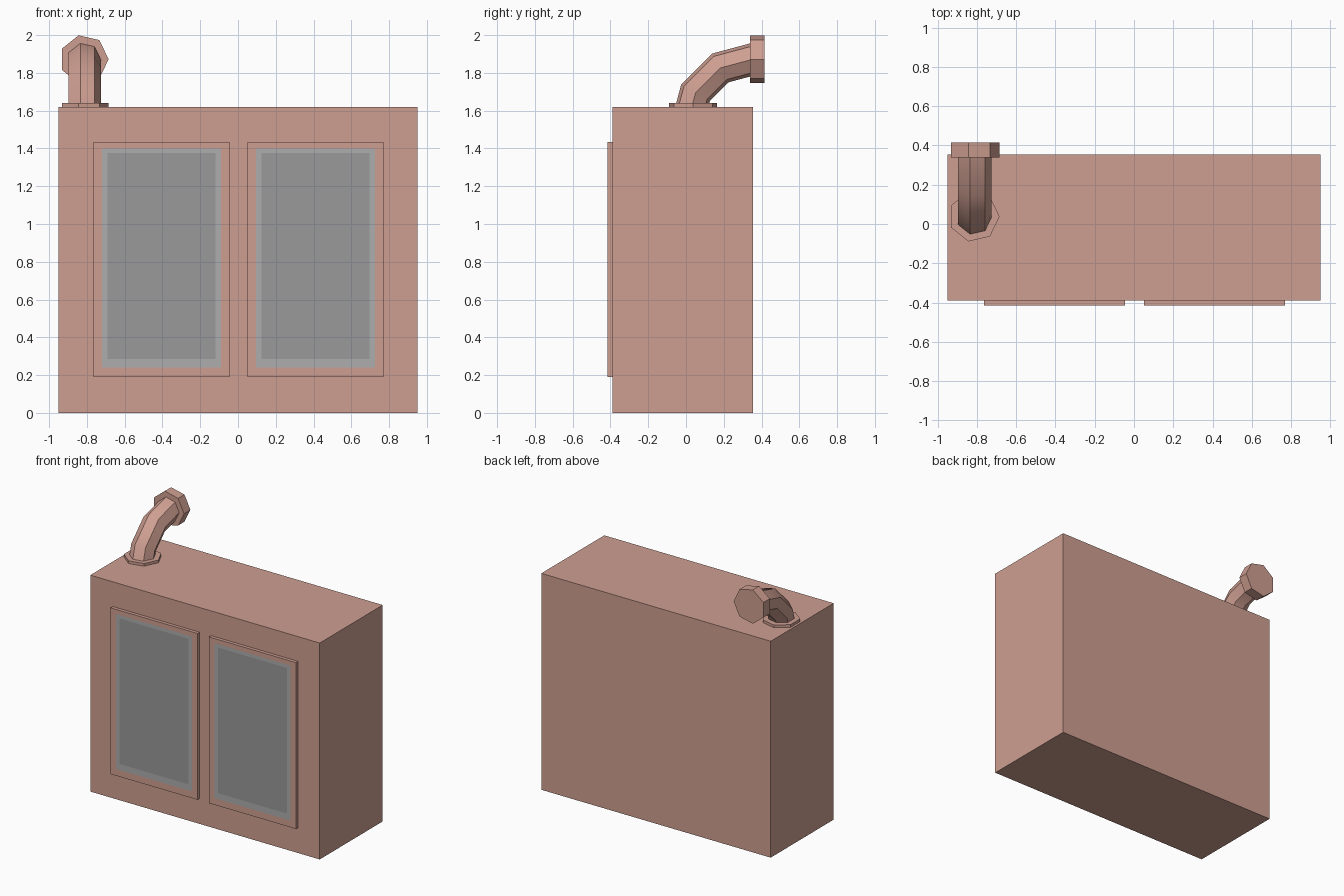
import bpy, bmesh, math
from mathutils import Vector

if "Cube" in bpy.data.objects:
    bpy.data.objects.remove(bpy.data.objects["Cube"])


def material(name, rgb):
    m = bpy.data.materials.new(name)
    m.diffuse_color = (*rgb, 1)
    m.use_nodes = True
    m.node_tree.nodes["Principled BSDF"].inputs["Base Color"].default_value = m.diffuse_color
    return m


RUST = material("painted_metal", (0.62, 0.345, 0.285))
FRAME = material("pane_frame", (0.42, 0.42, 0.42))
PANE = material("dark_pane", (0.32, 0.32, 0.32))


def finish(bm, name, mats):
    bmesh.ops.recalc_face_normals(bm, faces=bm.faces)
    me = bpy.data.meshes.new(name)
    bm.to_mesh(me)
    bm.free()
    for m in mats:
        me.materials.append(m)
    ob = bpy.data.objects.new(name, me)
    bpy.context.collection.objects.link(ob)
    return ob


def box_mesh(lo, hi):
    bm = bmesh.new()
    bmesh.ops.create_cube(bm, size=1)
    for v in bm.verts:
        v.co = Vector(hi[i] if v.co[i] > 0 else lo[i] for i in range(3))
    return bm


def door(name, cx):
    """Raised panel with a flush light frame and dark pane on its front."""
    bm = box_mesh((cx - 0.36, -0.415, 0.19), (cx + 0.36, -0.39, 1.435))
    bm.normal_update()
    face = min(bm.faces, key=lambda f: f.normal.y)
    for mat, half, z0, z1 in ((1, 0.315, 0.24, 1.40), (2, 0.285, 0.285, 1.375)):
        bmesh.ops.inset_individual(bm, faces=[face], thickness=0.02)
        mid = face.calc_center_median()
        for v in face.verts:
            v.co.x = cx + (half if v.co.x > mid.x else -half)
            v.co.z = z1 if v.co.z > mid.z else z0
        face.material_index = mat
    return finish(bm, name, [RUST, FRAME, PANE])


def tube(name, stations, r, sides=7):
    """Loft polygon rings; each station is (y, z, direction of ring's second axis)."""
    bm = bmesh.new()
    rings = []
    for y, z, (dy, dz) in stations:
        ring = []
        for i in range(sides):
            a = 2 * math.pi * i / sides
            s = r * math.sin(a)
            ring.append(bm.verts.new((-0.815 + r * math.cos(a), y + s * dy, z + s * dz)))
        rings.append(ring)
    for p, q in zip(rings, rings[1:]):
        for i in range(sides):
            j = (i + 1) % sides
            bm.faces.new((p[i], p[j], q[j], q[i]))
    bm.faces.new(rings[0])
    bm.faces.new(rings[-1])
    return finish(bm, name, [RUST])


# Cabinet
finish(box_mesh((-0.95, -0.39, 0), (0.95, 0.355, 1.62)), "cabinet", [RUST])

# Pair of front doors
door("left_door", -0.405)
door("right_door", 0.41)

# Exhaust elbow: quarter bend in three segments, starting inside the cabinet
bend = []
for k in range(4):
    t = math.radians(30 * k)
    c, s = math.cos(t), math.sin(t)
    bend.append((0.36 - 0.357 * c, 1.517 + 0.357 * s, (-c, s)))
pipe = tube("exhaust_pipe", bend, 0.09)
bpy.context.view_layer.objects.active = pipe
pipe.select_set(True)
bpy.ops.object.shade_smooth_by_angle(angle=math.radians(40))

# Flanges at the base and the mouth of the pipe
tube("base_flange", [(0.038, 1.62, (1, 0)), (0.038, 1.64, (1, 0))], 0.13)
tube("end_flange", [(0.34, 1.872, (0, 1)), (0.415, 1.872, (0, 1))], 0.13)
